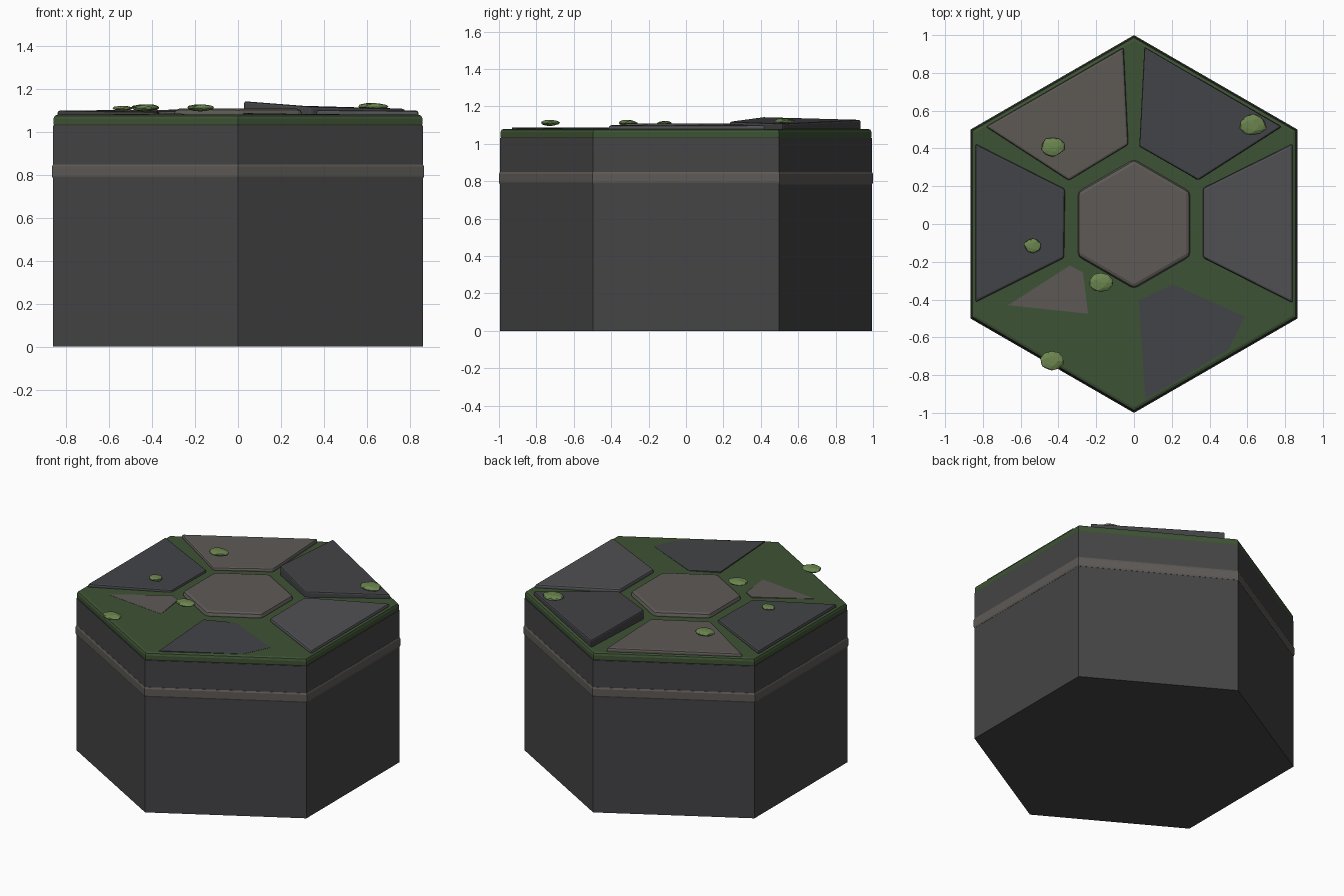
import bpy, bmesh, math, random
from mathutils import Vector

if "Cube" in bpy.data.objects:
    bpy.data.objects.remove(bpy.data.objects["Cube"])

random.seed(4)


def material(name, rgb):
    m = bpy.data.materials.new(name)
    m.diffuse_color = (*rgb, 1)
    m.use_nodes = True
    m.node_tree.nodes["Principled BSDF"].inputs["Base Color"].default_value = m.diffuse_color
    return m


BODY = material("basalt", (0.058, 0.058, 0.061))
DARK = material("dark_stone", (0.056, 0.057, 0.063))
MID = material("mid_stone", (0.080, 0.081, 0.088))
WARM = material("warm_stone", (0.110, 0.101, 0.092))
MOSS = material("moss", (0.048, 0.085, 0.035))
LEAF = material("light_moss", (0.150, 0.235, 0.078))


def finish(name, bm, mat, bevel=0, limit=30):
    bmesh.ops.recalc_face_normals(bm, faces=bm.faces)
    me = bpy.data.meshes.new(name)
    bm.to_mesh(me)
    bm.free()
    me.materials.append(mat)
    ob = bpy.data.objects.new(name, me)
    bpy.context.collection.objects.link(ob)
    if bevel:
        b = ob.modifiers.new("bevel", 'BEVEL')
        b.width, b.segments = bevel, 2
        b.limit_method, b.angle_limit = 'ANGLE', math.radians(limit)
    return ob


def slab(name, top, z0, mat, bevel=0, limit=30):
    """Upright prism: flat base at z0, top corners given as (x, y, z)."""
    bm = bmesh.new()
    lo = [bm.verts.new((x, y, z0)) for x, y, z in top]
    hi = [bm.verts.new(p) for p in top]
    n = len(top)
    bm.faces.new(lo[::-1])
    bm.faces.new(hi)
    for i in range(n):
        j = (i + 1) % n
        bm.faces.new((lo[i], lo[j], hi[j], hi[i]))
    return finish(name, bm, mat, bevel, limit)


def hexagon(r, z):
    return [(r * math.cos(math.radians(30 + 60 * i)),
             r * math.sin(math.radians(30 + 60 * i)), z) for i in range(6)]


# Column, trim band and moss cap
slab("column_body", hexagon(0.994, 1.03), 0, BODY)
slab("trim_band", hexagon(1.0, 0.853), 0.778, WARM, 0.015, 70)
slab("moss_cap", hexagon(0.992, 1.08), 1.018, MOSS, 0.018, 70)

# Raised paving stones
slab("centre_stone", hexagon(0.343, 1.108), 1.05, WARM, 0.022)
slab("stone_back_left", [(-0.785, 0.515, 1.10), (-0.345, 0.23, 1.097),
     (-0.03, 0.42, 1.102), (-0.055, 0.935, 1.105)], 1.05, WARM, 0.012)
slab("stone_back_right", [(0.055, 0.938, 1.128), (0.028, 0.41, 1.143),
     (0.34, 0.232, 1.118), (0.782, 0.515, 1.108)], 1.05, DARK, 0.010)
slab("stone_right", [(0.84, 0.425, 1.10), (0.365, 0.19, 1.105),
     (0.365, -0.178, 1.103), (0.84, -0.418, 1.098)], 1.05, MID, 0.012)
slab("stone_left", [(-0.84, 0.425, 1.10), (-0.84, -0.415, 1.10),
     (-0.37, -0.18, 1.094), (-0.365, 0.185, 1.096)], 1.05, DARK, 0.012)

# Sunken stones, only partly showing above the moss
slab("sunken_stone_right", [(0.025, -0.405, 1.088), (0.06, -0.93, 1.086),
     (0.5, -0.665, 1.081), (0.587, -0.49, 1.081), (0.205, -0.32, 1.083)], 1.06, DARK)
slab("sunken_stone_left", [(-0.667, -0.43, 1.081), (-0.243, -0.475, 1.081),
     (-0.27, -0.257, 1.086), (-0.34, -0.22, 1.086)], 1.06, WARM)

# Faceted moss clumps
clumps = [(-0.43, 0.41, 1.113, 0.064), (0.63, 0.525, 1.117, 0.072),
          (-0.535, -0.115, 1.11, 0.048), (-0.175, -0.31, 1.112, 0.063),
          (-0.437, -0.725, 1.112, 0.064)]
for i, (x, y, z, r) in enumerate(clumps):
    bm = bmesh.new()
    bmesh.ops.create_icosphere(bm, subdivisions=2, radius=1)
    for v in bm.verts:
        p = v.co * random.uniform(0.88, 1.06)
        v.co = Vector((x + p.x * r, y + p.y * r * 0.82, z + p.z * r * 0.26))
    finish(f"moss_clump_{i + 1}", bm, LEAF)
